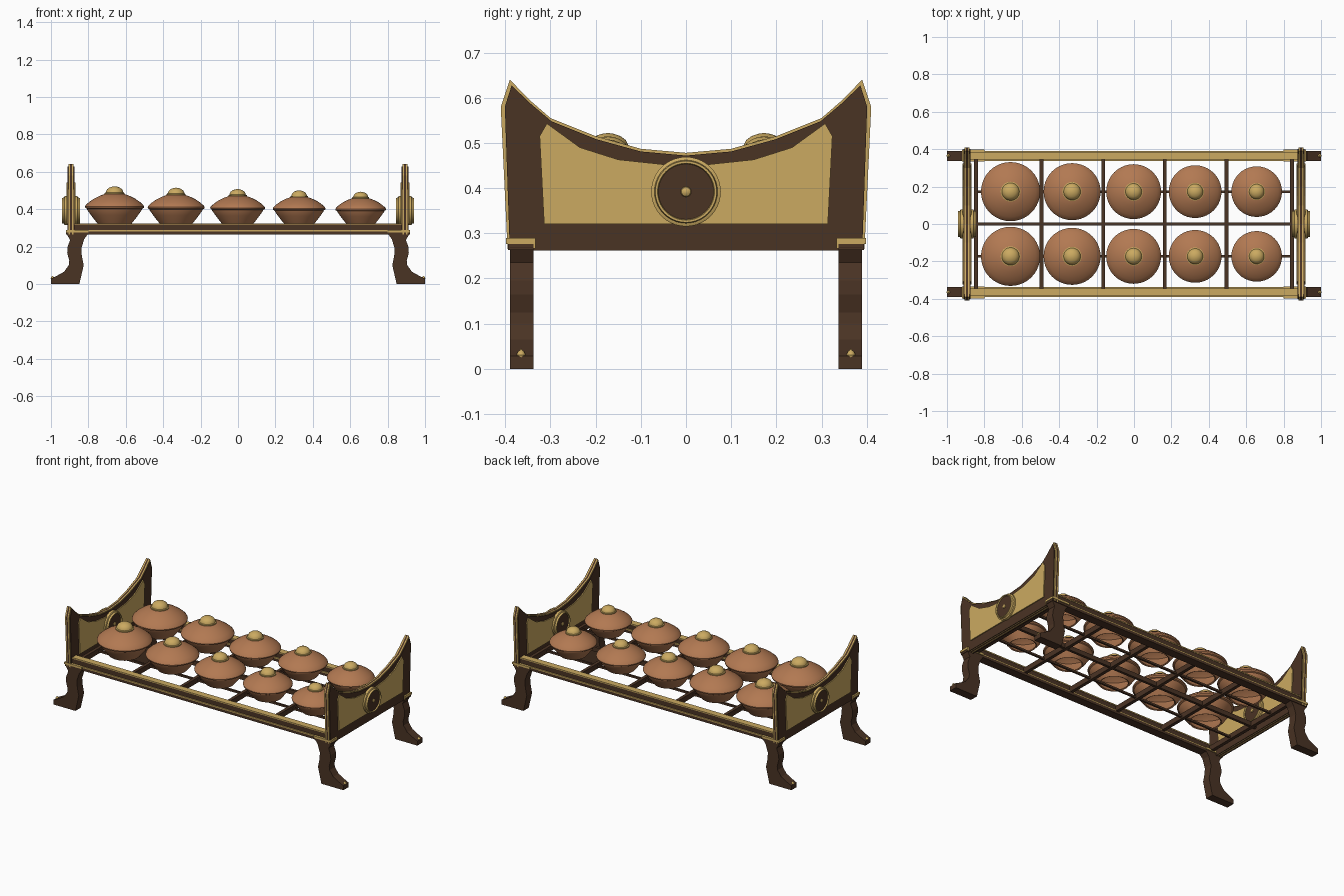
import bpy, bmesh, math
from mathutils import Matrix, Vector

if "Cube" in bpy.data.objects:
    bpy.data.objects.remove(bpy.data.objects["Cube"])


def material(name, r, g, b):
    m = bpy.data.materials.new(name)
    lin = [((c / 255 + 0.055) / 1.055) ** 2.4 for c in (r, g, b)]
    m.diffuse_color = (*lin, 1)
    m.use_nodes = True
    m.node_tree.nodes["Principled BSDF"].inputs["Base Color"].default_value = m.diffuse_color
    return m


WOOD = material("dark wood", 74, 51, 36)
GOLD = material("gold", 203, 170, 97)
COPPER = material("copper", 178, 121, 82)


def finish(bm, name, mat, smooth=False):
    bmesh.ops.recalc_face_normals(bm, faces=bm.faces)
    mesh = bpy.data.meshes.new(name)
    bm.to_mesh(mesh)
    bm.free()
    mesh.materials.append(mat)
    ob = bpy.data.objects.new(name, mesh)
    bpy.context.collection.objects.link(ob)
    if smooth:
        bpy.ops.object.select_all(action='DESELECT')
        ob.select_set(True)
        bpy.context.view_layer.objects.active = ob
        bpy.ops.object.shade_smooth_by_angle(angle=math.radians(35))
    return ob


def box(name, mat, x0, x1, y0, y1, z0, z1):
    bm = bmesh.new()
    m = Matrix.Translation(((x0 + x1) / 2, (y0 + y1) / 2, (z0 + z1) / 2))
    bmesh.ops.create_cube(bm, size=1, matrix=m @ Matrix.Diagonal((x1 - x0, y1 - y0, z1 - z0, 1)))
    return finish(bm, name, mat)


def slab(name, mat, points, depth):
    """Extrude a closed outline of 3D points along a vector."""
    bm = bmesh.new()
    face = bm.faces.new([bm.verts.new(p) for p in points])
    out = bmesh.ops.extrude_face_region(bm, geom=[face])["geom"]
    bmesh.ops.translate(bm, vec=Vector(depth), verts=[v for v in out if isinstance(v, bmesh.types.BMVert)])
    return finish(bm, name, mat)


def lathe(name, mat, profile, matrix, steps=40):
    """Turn an (r, z) profile round its axis."""
    bm = bmesh.new()
    vs = [bm.verts.new((r, 0, z)) for r, z in profile]
    es = [bm.edges.new(p) for p in zip(vs, vs[1:])]
    bmesh.ops.spin(bm, geom=vs + es, cent=(0, 0, 0), axis=(0, 0, 1), angle=2 * math.pi, steps=steps)
    bmesh.ops.remove_doubles(bm, verts=bm.verts, dist=1e-5)
    bm.transform(matrix)
    return finish(bm, name, mat, True)


# Half outlines (y, z) of the end boards, mirrored in y
RIM = [(0.395, 0.265), (0.41, 0.58), (0.39, 0.64), (0.345, 0.594), (0.30, 0.555),
       (0.20, 0.515), (0.10, 0.487), (0, 0.478)]
CORE = [(0.390, 0.262), (0.401, 0.58), (0.386, 0.627), (0.343, 0.586), (0.298, 0.548),
        (0.198, 0.508), (0.10, 0.481), (0, 0.472)]
INSET = [(0.314, 0.32), (0.324, 0.515), (0.308, 0.543), (0.235, 0.49), (0.15, 0.463), (0, 0.447)]


def mirrored(half):
    return half + [(-y, z) for y, z in reversed(half) if y > 0]


def board(name, mat, half, x0, x1):
    slab(name, mat, [(x0, y, z) for y, z in mirrored(half)], (x1 - x0, 0, 0))


LEG = [(0.80, 0.27), (0.822, 0.24), (0.838, 0.19), (0.835, 0.15), (0.825, 0.10), (0.848, 0),
       (1.0, 0), (1.0, 0.028), (0.975, 0.04), (0.93, 0.065), (0.905, 0.10), (0.902, 0.125),
       (0.913, 0.165), (0.912, 0.195), (0.898, 0.235), (0.918, 0.27)]

for s in (-1, 1):
    c = 0.893 * s
    # End board: dark core between gold rims, dark faces, raised gold panel
    board("end_board_core", WOOD, RIM, c - 0.005, c + 0.005)
    for t in (-1, 1):
        board("end_board_rim", GOLD, RIM, c + 0.005 * t, c + 0.013 * t)
        board("end_board_face", WOOD, CORE, c + 0.013 * t, c + 0.018 * t)
        board("end_board_panel", GOLD, INSET, c + 0.018 * t, c + 0.024 * t)
        # Round medallion on each face of the board
        m = Matrix.Translation((c, 0, 0.392)) @ Matrix.Rotation(t * math.pi / 2, 4, 'Y')
        lathe("medallion_ring", GOLD, [(0.077, 0.015), (0.077, 0.034), (0.072, 0.037), (0.070, 0.037),
                                       (0.068, 0.048), (0.063, 0.048), (0.061, 0.040)], m)
        lathe("medallion_disc", WOOD, [(0.062, 0.041), (0, 0.041)], m)
        lathe("medallion_stud", GOLD, [(0.012, 0.040), (0.010, 0.045), (0.005, 0.048), (0, 0.049)], m, 20)

    for t in (-1, 1):
        # Curved leg with a small gold toe stud
        slab("leg", WOOD, [(x * s, 0.338 * t, z) for x, z in LEG], (0, 0.052 * t, 0))
        lathe("toe_stud", GOLD, [(0, -0.009), (0.008, -0.006), (0.010, 0), (0.007, 0.007), (0.003, 0.010), (0, 0.014)],
              Matrix.Translation((0.992 * s, 0.365 * t, 0.031)), 12)
        # Gold corner bracket
        xs, ys = sorted((0.80 * s, 0.92 * s)), sorted((0.333 * t, 0.398 * t))
        box("corner_bracket", GOLD, *xs, *ys, 0.276, 0.289)
        box("corner_block", WOOD, *sorted((0.805 * s, 0.917 * s)), *sorted((0.338 * t, 0.394 * t)), 0.263, 0.28)
        box("bracket_tab", GOLD, *sorted((0.89 * s, 0.92 * s)), *sorted((0.333 * t, 0.338 * t)), 0.266, 0.28)

for t in (-1, 1):
    # Stepped side rail with gold ledges
    box("side_rail_lower", WOOD, -0.90, 0.90, *sorted((0.338 * t, 0.391 * t)), 0.265, 0.281)
    box("side_rail_ledge", GOLD, -0.90, 0.90, *sorted((0.338 * t, 0.391 * t)), 0.281, 0.288)
    box("side_rail_upper", WOOD, -0.88, 0.88, *sorted((0.346 * t, 0.383 * t)), 0.288, 0.317)
    box("side_rail_top", GOLD, -0.88, 0.88, *sorted((0.344 * t, 0.385 * t)), 0.317, 0.324)
    # Thin bar under each row
    box("row_bar", WOOD, -0.85, 0.85, 0.173 * t - 0.006, 0.173 * t + 0.006, 0.288, 0.300)

# Grid of bars carrying the pots
box("centre_bar", WOOD, -0.88, 0.88, -0.008, 0.008, 0.284, 0.312)
for x in (-0.845, -0.495, -0.165, 0.165, 0.495, 0.845):
    box("cross_bar", WOOD, x - 0.010, x + 0.010, -0.345, 0.345, 0.280, 0.312)

# Gong pots, hollow and open below, shrinking along the row
POT = [(0.082, 0.004), (0.090, 0), (0.108, 0.022), (0.126, 0.046), (0.146, 0.074), (0.148, 0.080),
       (0.156, 0.084), (0.158, 0.092), (0.154, 0.100), (0.135, 0.117), (0.110, 0.134),
       (0.080, 0.149), (0.050, 0.160), (0, 0.166)]
INNER = [(0.082, 0.004), (0.118, 0.046), (0.146, 0.090), (0.105, 0.125), (0, 0.155)]
BOSS = [(0.053, 0.156), (0.053, 0.165), (0.047, 0.167), (0.045, 0.174), (0.040, 0.184),
        (0.028, 0.193), (0.014, 0.198), (0, 0.200)]
for i in range(5):
    k = 1 - 0.036 * i
    for y in (-0.173, 0.173):
        m = Matrix.Translation((-0.66 + 0.329 * i, y, 0.322)) @ Matrix.Scale(k, 4)
        lathe("gong_pot", COPPER, POT[::-1] + INNER[1:], m)
        lathe("gong_boss", GOLD, BOSS, m, 32)
